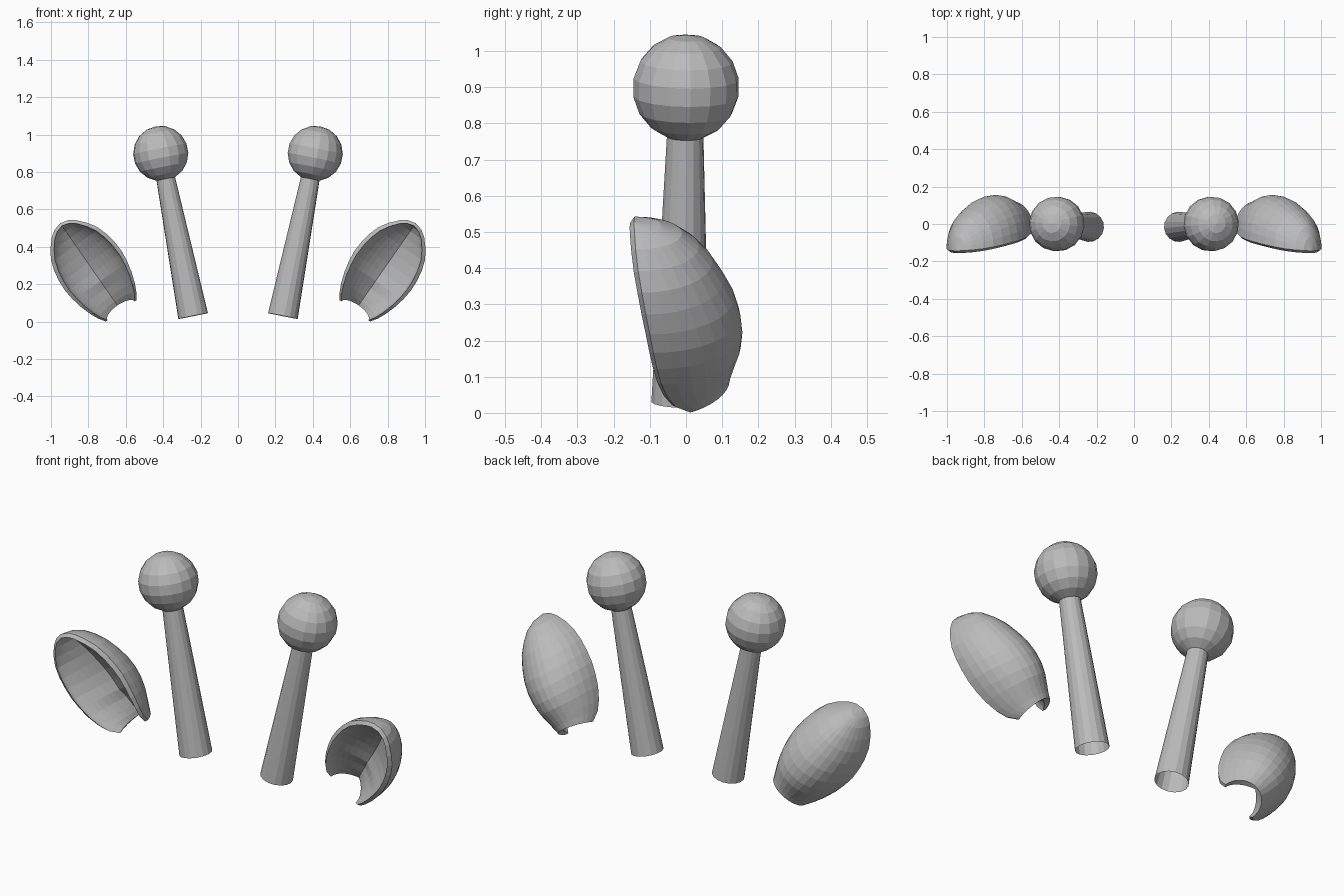
import bpy, bmesh
from math import sin, cos, pi
from mathutils import Matrix, Vector

cube = bpy.data.objects.get("Cube")
if cube:
    bpy.data.objects.remove(cube, do_unlink=True)

grey = bpy.data.materials.new("plain_grey")
grey.use_nodes = True
grey.diffuse_color = (0.5, 0.5, 0.5, 1)
grey.node_tree.nodes["Principled BSDF"].inputs["Base Color"].default_value = (0.5, 0.5, 0.5, 1)


def make_pair(name, bm):
    """Turn a left-hand part into an object mirrored to the right."""
    mesh = bpy.data.meshes.new(name)
    bm.to_mesh(mesh)
    bm.free()
    mesh.materials.append(grey)
    obj = bpy.data.objects.new(name, mesh)
    bpy.context.collection.objects.link(obj)
    mirror = obj.modifiers.new("other_side", 'MIRROR')
    mirror.use_axis[0] = True
    mirror.use_mirror_merge = False


# Antenna axis, shared by stem and ball
foot = Vector((0.24, -0.015, 0.03))
ball = Vector((0.413, 0, 0.899))
axis = (ball - foot).normalized()
tilt = axis.to_track_quat('Z', 'X').to_matrix().to_4x4()

# Tapered stem, open at both ends
length = 0.79
bm = bmesh.new()
bmesh.ops.create_cone(bm, cap_ends=False, segments=16, radius1=0.081, radius2=0.049, depth=length,
                      matrix=Matrix.Translation(foot + axis * length / 2) @ tilt)
make_pair("antenna_stems", bm)

# Ball on the tip
bm = bmesh.new()
bmesh.ops.create_uvsphere(bm, u_segments=16, v_segments=9, radius=0.148,
                          matrix=Matrix.Translation(ball) @ tilt)
make_pair("antenna_balls", bm)

# Cupped ear: crescent sections (distance along, half width, rim y, depth)
sections = [
    (0.0, 0.1, 0.0, 0.12), (0.035, 0.124, -0.04, 0.165),
    (0.08, 0.145, -0.062, 0.197), (0.14, 0.165, -0.08, 0.231),
    (0.20, 0.178, -0.092, 0.248), (0.26, 0.185, -0.102, 0.252),
    (0.32, 0.182, -0.112, 0.246), (0.38, 0.172, -0.123, 0.229),
    (0.44, 0.152, -0.134, 0.207), (0.49, 0.12, -0.144, 0.18),
    (0.535, 0.08, -0.151, 0.14), (0.56, 0.044, -0.154, 0.085),
    (0.571, 0.0, -0.156, 0.012),
]
origin = Vector((0.625, 0, 0.058))
along = Vector((0.57, 0, 0.82))
across = Vector((0.82, 0, -0.57))
steps = 16
lip = 0.012

bm = bmesh.new()
rows = []
for i, (u, w, rim, depth) in enumerate(sections):
    near_base = max(0, 1 - i / 4)
    outer, inner = [], []
    for k in range(steps + 1):
        t = pi * k / steps
        scoop = 0.035 * near_base * sin(t)      # base edge curves up at the back
        # Round outside, starting just behind the lip
        p = origin + along * (u + scoop) + across * (w * cos(t))
        p.y = rim + lip + (depth - lip) * sin(t)
        outer.append(bm.verts.new(p))
        # Shallower, valley-shaped inside
        valley = (sin(t) + 1 - abs(cos(t))) / 2
        p = origin + along * (u * 0.97 + scoop) + across * (w * 0.89 * cos(t))
        p.y = rim + depth * (0.55 + 0.33 * near_base) * valley
        inner.append(bm.verts.new(p))
    rows.append(outer + inner[::-1])

ring = len(rows[0])
for low, high in zip(rows, rows[1:]):
    for k in range(ring):
        n = (k + 1) % ring
        bm.faces.new((low[k], low[n], high[n], high[k]))
# Close the base edge between outside and inside
base = rows[0]
for k in range(steps):
    bm.faces.new((base[k + 1], base[k], base[-1 - k], base[-2 - k]))
bmesh.ops.remove_doubles(bm, verts=bm.verts, dist=0.0005)
bmesh.ops.recalc_face_normals(bm, faces=bm.faces)
make_pair("ears", bm)
